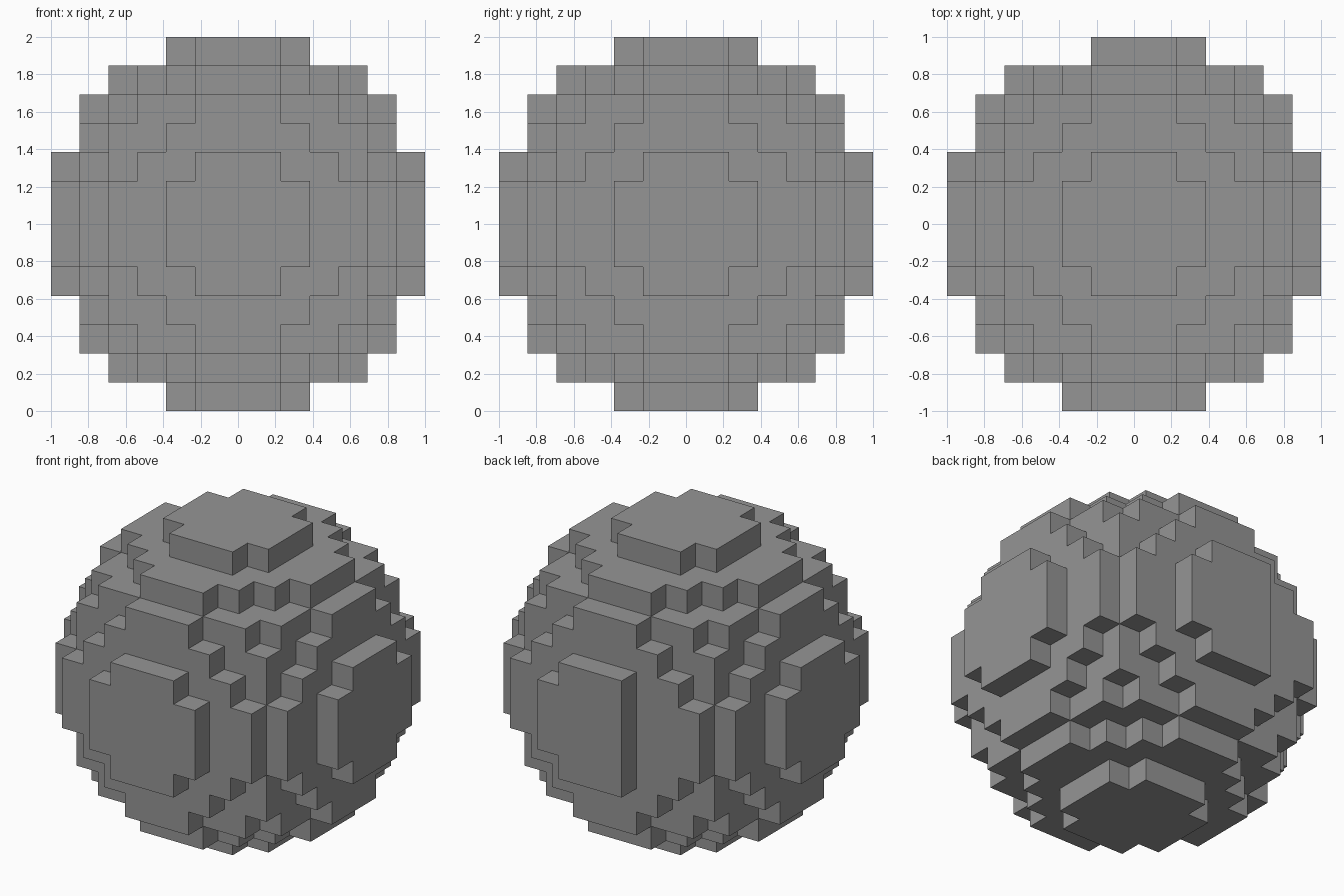
import bpy
import bmesh
from mathutils import Vector

cube = bpy.data.objects.get("Cube")
if cube:
    bpy.data.objects.remove(cube, do_unlink=True)

RADIUS = 6                    # whole blocks from the middle to each side
CELL = 2 / (2 * RADIUS + 1)   # block size
LIMIT = 42                    # squared block distance kept in the ball

# One flat grey
grey = bpy.data.materials.new("stone_grey")
grey.use_nodes = True
colour = (0.3, 0.3, 0.3, 1)
grey.diffuse_color = colour
grey.node_tree.nodes["Principled BSDF"].inputs["Base Color"].default_value = colour


def filled(x, y, z):
    """True where the ball has a block; the back cap lacks one column."""
    if y == RADIUS and x == -2:
        return False
    return x * x + y * y + z * z <= LIMIT


def add_side(bm, centre, axis, sign):
    """Add one outward square on a block."""
    normal, u, v = Vector(), Vector(), Vector()
    normal[axis] = sign
    u[(axis + 1) % 3] = 1
    v[(axis + 2) % 3] = sign
    corners = [(-1, -1), (1, -1), (1, 1), (-1, 1)]
    points = [(centre + (normal + a * u + b * v) / 2) * CELL for a, b in corners]
    bm.faces.new([bm.verts.new(p + Vector((0, 0, 1))) for p in points])


# Outer skin of the block ball
bm = bmesh.new()
span = range(-RADIUS, RADIUS + 1)
for cell in [(x, y, z) for x in span for y in span for z in span if filled(x, y, z)]:
    for axis in range(3):
        for sign in (-1, 1):
            neighbour = list(cell)
            neighbour[axis] += sign
            if not filled(*neighbour):
                add_side(bm, Vector(cell), axis, sign)
bmesh.ops.remove_doubles(bm, verts=bm.verts, dist=CELL / 100)

mesh = bpy.data.meshes.new("block_ball")
bm.to_mesh(mesh)
bm.free()
mesh.materials.append(grey)
ball = bpy.data.objects.new("block_ball", mesh)
bpy.context.collection.objects.link(ball)
